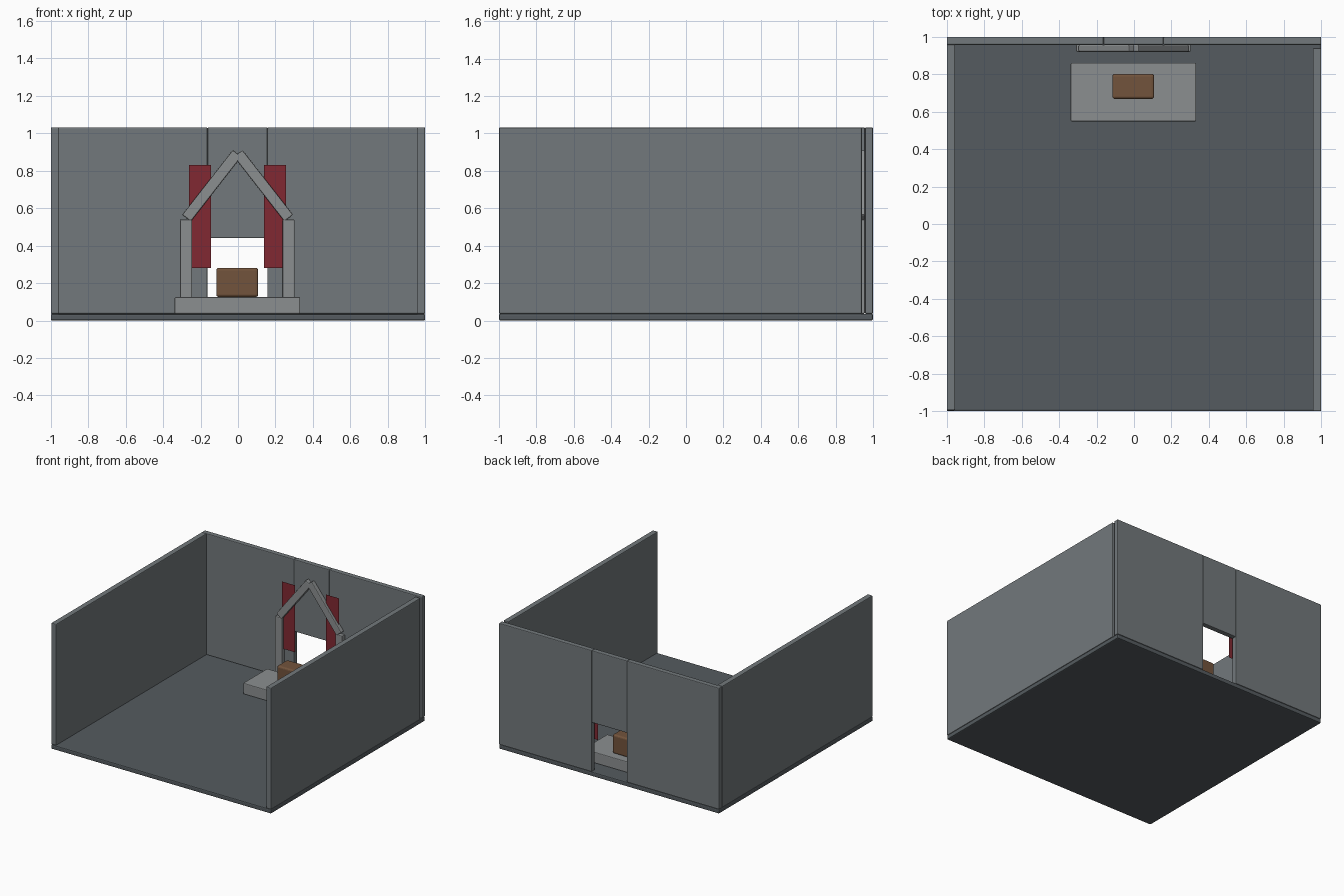
import bpy
import math

if "Cube" in bpy.data.objects:
    bpy.data.objects.remove(bpy.data.objects["Cube"])


def material(name, rgb):
    m = bpy.data.materials.new(name)
    m.diffuse_color = (*rgb, 1)
    m.use_nodes = True
    m.node_tree.nodes["Principled BSDF"].inputs["Base Color"].default_value = m.diffuse_color
    return m


DARK = material("dark_stone", (0.09, 0.105, 0.115))
WALL = material("wall_stone", (0.17, 0.19, 0.20))
LIGHT = material("light_stone", (0.26, 0.275, 0.28))
RED = material("red_cloth", (0.22, 0.022, 0.032))
WOOD = material("wood", (0.17, 0.088, 0.045))


def box(name, x, y, z, mat, bevel=0.006, tilt=0, segments=2):
    """Bevelled box from (min, max) ranges, tilted about the y axis."""
    spans = (x, y, z)
    bpy.ops.mesh.primitive_cube_add(
        size=1, location=[(a + b) / 2 for a, b in spans])
    ob = bpy.context.object
    ob.name = name
    ob.scale = [b - a for a, b in spans]
    bpy.ops.object.transform_apply(location=False, rotation=False, scale=True)
    ob.rotation_euler.y = tilt
    ob.data.materials.append(mat)
    mod = ob.modifiers.new("soft_edges", "BEVEL")
    mod.width = bevel
    mod.segments = segments
    return ob


# Floor and side walls
box("floor", (-1, 1), (-1, 1), (0, 0.036), DARK, 0.008)
WALL_Z = (0.036, 1.032)
box("left_wall", (-1, -0.955), (-0.995, 0.957), WALL_Z, WALL)
box("right_wall", (0.955, 1), (-1, 0.94), WALL_Z, WALL)

# Back wall with a doorway
box("back_wall_left", (-1, -0.163), (0.957, 1), WALL_Z, WALL)
box("back_wall_right", (0.157, 1), (0.957, 1), WALL_Z, WALL)
box("door_lintel", (-0.163, 0.157), (0.957, 1), (0.44, 1.032), WALL)

# Gabled arch and banners
ARCH_Y = (0.92, 0.957)
beam_len, beam_width, beam_z = 0.438, 0.058, 0.72
for side, s in (("left", -1), ("right", 1)):
    cx = s * 0.274 - 0.003
    box(f"{side}_arch_post", (cx - 0.032, cx + 0.032), ARCH_Y,
        (0.036, 0.54), LIGHT)
    cx = s * 0.138 - 0.002
    box(f"{side}_gable_beam", (cx - beam_len / 2, cx + beam_len / 2), ARCH_Y,
        (beam_z - beam_width / 2, beam_z + beam_width / 2), LIGHT,
        tilt=s * math.radians(52))

    bpy.ops.mesh.primitive_plane_add(
        size=1, location=(s * 0.2 - 0.002, 0.942, 0.555),
        rotation=(math.pi / 2, 0, 0))
    banner = bpy.context.object
    banner.name = f"{side}_banner"
    banner.scale = (0.117, 0.55, 1)
    banner.data.materials.append(RED)

# Altar slab with a wooden chest
box("altar_slab", (-0.338, 0.332), (0.548, 0.861), (0.036, 0.126), LIGHT)
box("chest", (-0.116, 0.108), (0.668, 0.802), (0.126, 0.282), WOOD, 0.014,
    segments=3)
